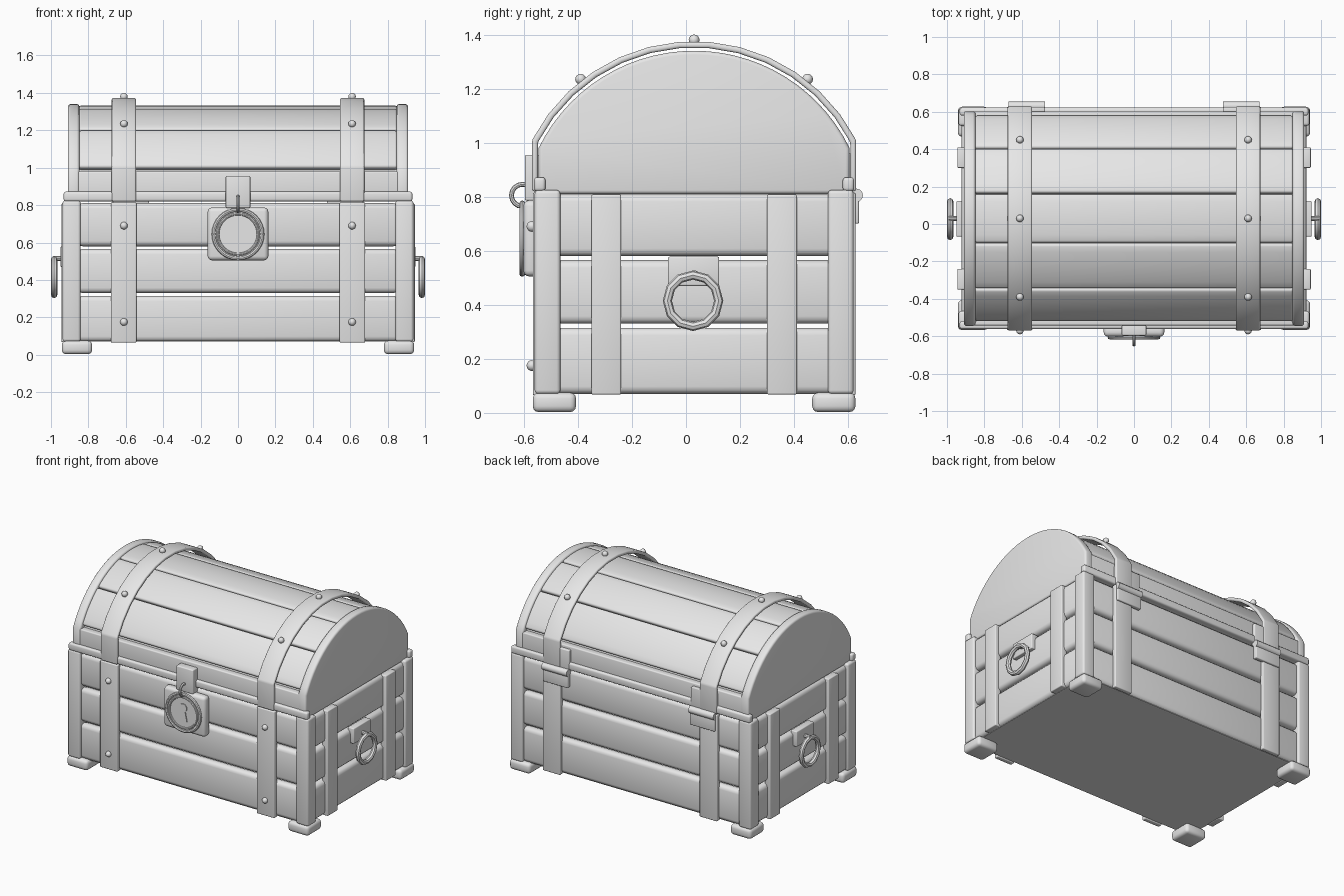
import bpy, bmesh, math

cube = bpy.data.objects.get("Cube")
if cube:
    bpy.data.objects.remove(cube, do_unlink=True)

grey = bpy.data.materials.new("plain_grey")
grey.use_nodes = True
grey.diffuse_color = (0.8, 0.8, 0.8, 1)
grey.node_tree.nodes["Principled BSDF"].inputs["Base Color"].default_value = (0.8, 0.8, 0.8, 1)

YC = 0.03          # centre line of the chest body
ARC_Z = 0.70       # height of the lid's arc centre
parts = []


def finish(obj, name):
    obj.name = name
    obj.data.materials.append(grey)
    parts.append(obj)
    return obj


def from_bmesh(name, bm, bevel):
    bmesh.ops.recalc_face_normals(bm, faces=bm.faces)
    if bevel:
        sharp = [e for e in bm.edges if e.calc_face_angle(0) > math.radians(30)]
        bmesh.ops.bevel(bm, geom=sharp, offset=bevel, segments=3, profile=0.5,
                        affect='EDGES', clamp_overlap=True)
    mesh = bpy.data.meshes.new(name)
    bm.to_mesh(mesh)
    bm.free()
    obj = bpy.data.objects.new(name, mesh)
    bpy.context.collection.objects.link(obj)
    return finish(obj, name)


def box(name, x, y, z, bevel=0.01):
    """Bevelled block from its (low, high) limits on each axis."""
    bm = bmesh.new()
    bmesh.ops.create_cube(bm, size=1)
    for v in bm.verts:
        v.co = [sum(r) / 2 + c * (r[1] - r[0]) for r, c in zip((x, y, z), v.co)]
    return from_bmesh(name, bm, bevel)


def prism(name, outline, low, high, axis='X', bevel=0.01):
    """Extrude a closed outline along x (points are y, z) or y (points are x, z)."""
    bm = bmesh.new()
    rows = []
    for d in (low, high):
        rows.append([bm.verts.new((d, a, b) if axis == 'X' else (a, d, b)) for a, b in outline])
    n = len(outline)
    bm.faces.new(rows[0])
    bm.faces.new(rows[1])
    for i in range(n):
        j = (i + 1) % n
        bm.faces.new((rows[0][i], rows[0][j], rows[1][j], rows[1][i]))
    return from_bmesh(name, bm, bevel)


def arc(radius, start, end, steps):
    return [(YC + radius * math.sin(a), ARC_Z + radius * math.cos(a))
            for a in (start + (end - start) * i / steps for i in range(steps + 1))]


def arch(radius, half, foot, steps):
    """Arc with straight legs down to the foot height."""
    a = math.asin(half / radius)
    return [(YC - half, foot)] + arc(radius, -a, a, steps) + [(YC + half, foot)]


def torus(name, loc, major, minor, rot, segments=24):
    bpy.ops.mesh.primitive_torus_add(location=loc, rotation=rot, major_radius=major,
                                     minor_radius=minor, major_segments=segments, minor_segments=8)
    return finish(bpy.context.object, name)


def rod(name, loc, radius, depth, rot, vertices=32):
    bpy.ops.mesh.primitive_cylinder_add(location=loc, rotation=rot, radius=radius,
                                        depth=depth, vertices=vertices)
    return finish(bpy.context.object, name)


def rivet(x, y, z):
    bpy.ops.mesh.primitive_uv_sphere_add(location=(x, y, z), radius=0.02, segments=12, ring_count=8)
    finish(bpy.context.object, "rivet")


def span(sign, a, b):
    return tuple(sorted((sign * a, sign * b)))


def yspan(sign, a, b):
    return tuple(sorted((YC + sign * a, YC + sign * b)))


QUARTER = math.pi / 2

# Body: floor and three rows of planks on every side
box("floor", (-0.9, 0.9), (YC - 0.56, YC + 0.56), (0.07, 0.10), 0)
for low, high in ((0.07, 0.315), (0.33, 0.565), (0.58, 0.81)):
    for s in (-1, 1):
        box("long_plank", (-0.86, 0.86), yspan(s, 0.51, 0.575), (low, high), 0.028)
        box("end_plank", span(s, 0.86, 0.922), (YC - 0.53, YC + 0.53), (low, high), 0.028)

# Corner posts and feet
for sx in (-1, 1):
    for sy in (-1, 1):
        box("corner_post", span(sx, 0.842, 0.938), yspan(sy, 0.495, 0.59), (0.07, 0.825), 0.014)
        box("foot", span(sx, 0.78, 0.942), yspan(sy, 0.437, 0.597), (0.003, 0.075), 0.022)

# Lid: solid arched ends, straight boards, rim rails and curved planks
for s in (-1, 1):
    prism("lid_end", arch(0.64, 0.575, 0.81, 28), *span(s, 0.848, 0.91), bevel=0.014)
    box("lid_board", (-0.908, 0.908), yspan(s, 0.525, 0.572), (0.82, 0.98), 0.008)
    box("lid_rail", (-0.932, 0.932), yspan(s, 0.55, 0.592), (0.82, 0.872), 0.012)
PLANK = math.radians(24.6)
for i in range(-2, 3):
    a, b = (i - 0.49) * PLANK, (i + 0.49) * PLANK
    outline = arc(0.632, a, b, 6) + arc(0.57, b, a, 6)
    prism("lid_plank", outline, -0.852, 0.852, bevel=0.014)
# Lining that closes the seams between the planks
lining = arch(0.60, 0.54, 0.83, 20)
prism("lid_lining", lining, -0.86, 0.86, bevel=0)

for s in (-1, 1):
    # Straps over the lid and down the front and back
    strap = arch(0.675, 0.60, 0.82, 13) + arch(0.652, 0.578, 0.82, 13)[::-1]
    prism("lid_strap", strap, *span(s, 0.545, 0.675), bevel=0.009)
    for sy in (-1, 1):
        box("body_strap", span(s, 0.543, 0.68), yspan(sy, 0.565, 0.597), (0.065, 0.815), 0.006)
        box("end_strap", span(s, 0.90, 0.945), yspan(sy, 0.27, 0.38), (0.068, 0.808), 0.006)
    for dy in (-0.42, 0, 0.42):
        rivet(s * 0.61, YC + dy, ARC_Z + math.sqrt(0.68 ** 2 - dy ** 2))
    for z in (0.175, 0.69):
        rivet(s * 0.61, YC - 0.60, z)

    # Hinges at the back
    leaf = span(s, 0.475, 0.67)
    box("hinge_lower_leaf", leaf, (0.61, 0.64), (0.70, 0.80), 0.006)
    box("hinge_upper_leaf", leaf, (0.595, 0.625), (0.80, 0.96), 0.006)
    rod("hinge_barrel", (s * 0.5725, 0.63, 0.805), 0.025, 0.195, (0, QUARTER, 0), 12)

    # Ring handles on the ends
    box("handle_plate", span(s, 0.90, 0.95), (YC - 0.097, YC + 0.093), (0.47, 0.578), 0.006)
    rod("handle_pin", (s * 0.965, YC, 0.515), 0.014, 0.05, (0, QUARTER, 0), 10)
    torus("handle_ring", (s * 0.983, YC - 0.004, 0.415), 0.095, 0.017, (0, QUARTER, 0), 12)

# Lock: plate, round body with rims, keyhole, hasp and shackle
box("lock_plate", (-0.162, 0.162), (-0.602, -0.54), (0.505, 0.787), 0.022)
FRONT = (QUARTER, 0, 0)
LOCK_Z = 0.645
rod("lock_body", (0, -0.595, LOCK_Z), 0.135, 0.028, FRONT)
torus("lock_outer_rim", (0, -0.606, LOCK_Z), 0.130, 0.011, FRONT, 32)
torus("lock_inner_rim", (0, -0.608, LOCK_Z), 0.108, 0.008, FRONT, 32)
keyhole = [(0.03 * math.cos(t), 0.68 + 0.03 * math.sin(t))
           for t in (math.radians(-55 + 29 * i) for i in range(11))]
keyhole += [(-0.032, 0.587), (0.032, 0.587)]
prism("keyhole", keyhole, -0.615, -0.607, axis='Y', bevel=0)
box("hasp", (-0.066, 0.066), (-0.596, -0.54), (0.785, 0.955), 0.007)
torus("shackle", (0, -0.605, 0.805), 0.041, 0.009, (0, QUARTER, 0), 16)

# Soft shading with crisp edges
bpy.ops.object.select_all(action='DESELECT')
for obj in parts:
    obj.select_set(True)
bpy.context.view_layer.objects.active = parts[0]
bpy.ops.object.shade_smooth_by_angle(angle=math.radians(35))
